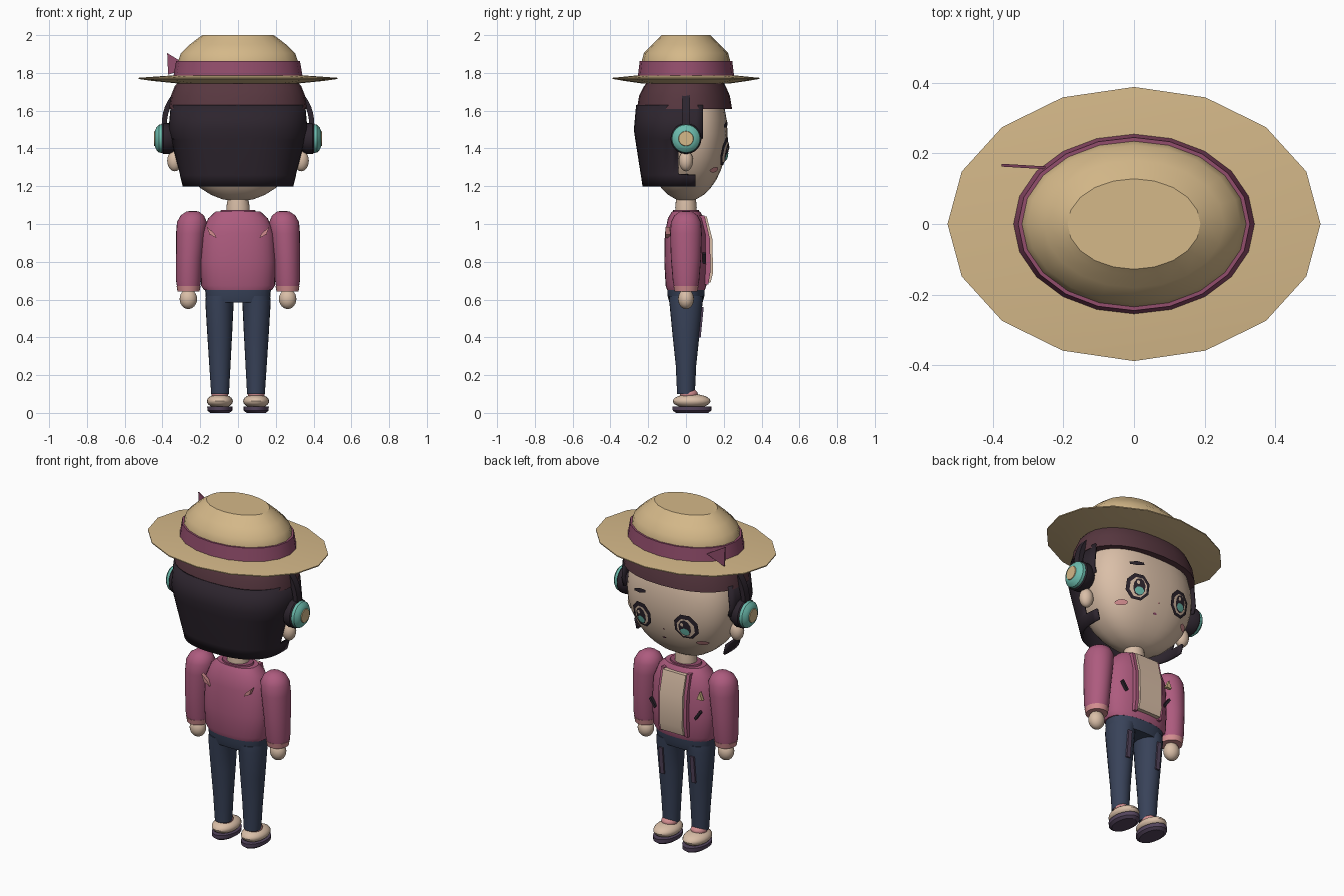
import bpy, bmesh, math
from math import sin, cos, pi

if "Cube" in bpy.data.objects:
    bpy.data.objects.remove(bpy.data.objects["Cube"])

def material(name, rgb):
    m = bpy.data.materials.new(name)
    m.diffuse_color = (*rgb, 1)
    m.use_nodes = True
    m.node_tree.nodes["Principled BSDF"].inputs["Base Color"].default_value = m.diffuse_color
    return m

STRAW = material("straw", (.66, .48, .25))
SKIN = material("skin", (.70, .52, .39))
ROSE = material("rose", (.42, .105, .21))
BAND = material("dark_rose", (.29, .075, .15))
BLACK = material("near_black", (.026, .018, .027))
MAROON = material("maroon", (.095, .038, .05))
DENIM = material("denim", (.04, .055, .1))
TEAL = material("teal", (.15, .5, .42))
PINK = material("light_pink", (.66, .27, .28))
PLUM = material("plum", (.09, .06, .11))

def finish(name, bm, mat):
    bmesh.ops.recalc_face_normals(bm, faces=bm.faces)
    me = bpy.data.meshes.new(name)
    bm.to_mesh(me)
    bm.free()
    me.materials.append(mat)
    ob = bpy.data.objects.new(name, me)
    bpy.context.collection.objects.link(ob)
    return ob

def sup(a, p):
    """Point on a unit superellipse."""
    f = lambda v: math.copysign(abs(v) ** (2 / p), v)
    return f(cos(a)), f(sin(a))

def loft(name, secs, mat, n=24, p=2.0):
    """Skin rings given as (cx, cy, z, rx, ry), bottom to top, with closed ends."""
    bm = bmesh.new()
    rings = []
    for cx, cy, z, rx, ry in secs:
        pts = [sup(2 * pi * i / n, p) for i in range(n)]
        rings.append([bm.verts.new((cx + rx * u, cy + ry * v, z)) for u, v in pts])
    for a, b in zip(rings, rings[1:]):
        for i in range(n):
            j = (i + 1) % n
            bm.faces.new((a[i], a[j], b[j], b[i]))
    bm.faces.new(rings[0])
    bm.faces.new(rings[-1])
    return finish(name, bm, mat)

def ball(name, c, r, mat, seg=20):
    bm = bmesh.new()
    bmesh.ops.create_uvsphere(bm, u_segments=seg, v_segments=12, radius=1)
    for v in bm.verts:
        v.co = [c[i] + v.co[i] * r[i] for i in range(3)]
    return finish(name, bm, mat)

def prism(name, pts, axis, lo, hi, mat):
    """Extrude a 2D outline along x (outline y,z) or along y (outline x,z)."""
    bm = bmesh.new()
    put = (lambda a, b, d: (d, a, b)) if axis == 'x' else (lambda a, b, d: (a, d, b))
    A = [bm.verts.new(put(a, b, lo)) for a, b in pts]
    B = [bm.verts.new(put(a, b, hi)) for a, b in pts]
    bm.faces.new(A)
    bm.faces.new(B)
    for i in range(len(pts)):
        j = (i + 1) % len(pts)
        bm.faces.new((A[i], A[j], B[j], B[i]))
    return finish(name, bm, mat)

# ---- head ----
HZ, HX, HY, HR, HP = 1.48, .335, .22, .36, 2.5

def face_y(x, z):
    s = max(0, 1 - ((z - HZ) / HR) ** 2)
    return HY * max(0, s ** (HP / 2) - (abs(x) / HX) ** HP) ** (1 / HP)

secs = []
for i in range(17):
    t = -pi / 2 + .06 + (pi - .12) * i / 16
    secs.append((0, 0, HZ + HR * sin(t), HX * cos(t), HY * cos(t)))
loft("head", secs, SKIN, 40, HP)
loft("neck", [(0, 0, 1.03, .06, .055), (0, 0, 1.09, .062, .057), (0, 0, 1.16, .05, .05)], SKIN)

def decal(name, cx, cz, rx, rz, off, mat, n=10, rot=0.0):
    """Thin painted patch that follows the face."""
    bm = bmesh.new()
    def vert(k, a):
        u, w = k * rx * cos(a), k * rz * sin(a)
        x, z = cx + u * cos(rot) - w * sin(rot), cz + u * sin(rot) + w * cos(rot)
        return bm.verts.new((x, face_y(x, z) + off, z))
    rings = [[vert(k, 2 * pi * (i + .5) / n) for i in range(n)] for k in (.5, 1)]
    c = vert(0, 0)
    for i in range(n):
        j = (i + 1) % n
        bm.faces.new((c, rings[0][i], rings[0][j]))
        bm.faces.new((rings[0][i], rings[1][i], rings[1][j], rings[0][j]))
    return finish(name, bm, mat)

for s, side in ((-1, "left"), (1, "right")):
    # layered eyes, blush and ears
    decal(side + "_eye_rim", s * .145, 1.385, .072, .078, .010, BLACK, 8)
    decal(side + "_eye_white", s * .145, 1.38, .053, .058, .014, SKIN, 8)
    decal(side + "_iris", s * .143, 1.38, .036, .050, .018, BLACK)
    decal(side + "_iris_glow", s * .143, 1.358, .027, .022, .022, TEAL)
    decal(side + "_eye_shine", s * .143 + .012, 1.402, .010, .012, .022, SKIN, 6)
    decal(side + "_blush", s * .215, 1.287, .03, .015, .012, PINK)
    ball(side + "_ear", (s * .335, 0, 1.335), (.04, .037, .056), SKIN)
decal("eyebrow", .155, 1.525, .05, .013, .008, BLACK, 6, -.2)
decal("mouth", .01, 1.275, .014, .006, .006, BAND, 6)
decal("nose", 0, 1.335, .007, .005, .006, PINK, 6)

# ---- hair: shell open at the face, stepped around the ears ----
def hair():
    bm = bmesh.new()
    rows = [(1.63, .09, .35, .258), (1.5, .09, .362, .27), (1.455, .09, .352, .264),
            (1.45, -.04, .351, .263), (1.265, -.04, .303, .234), (1.26, .05, .302, .233),
            (1.2, .05, .287, .224)]
    n, prev = 28, None
    for z, yl, rx, ry in rows:
        t0 = math.copysign(math.asin((abs(yl) / ry) ** (HP / 2)), yl)
        row = []
        for i in range(n + 1):
            u, v = sup(t0 - (pi + 2 * t0) * i / n, HP)
            row.append(bm.verts.new((rx * u, ry * v, z)))
        if prev:
            for i in range(n):
                bm.faces.new((prev[i], prev[i + 1], row[i + 1], row[i]))
        prev = row
    ob = finish("hair", bm, BLACK)
    mod = ob.modifiers.new("thickness", 'SOLIDIFY')
    mod.thickness = .012
    mod.offset = 0
hair()
loft("hair_cap", [(0, -.008, 1.61, .366, .252), (0, -.008, 1.68, .355, .24),
                  (0, -.006, 1.73, .335, .216), (0, 0, 1.77, .30, .19)], MAROON, 28, 2.2)

# ---- hat ----
loft("hat_brim", [(0, 0, 1.745, .33, .24), (0, 0, 1.757, .45, .325), (0, 0, 1.768, .528, .388),
                  (0, 0, 1.774, .528, .388), (0, 0, 1.788, .33, .245)], STRAW, 16)
loft("hat_crown", [(0, 0, 1.76, .325, .24), (0, 0, 1.86, .318, .235), (0, 0, 1.905, .302, .223),
                   (0, 0, 1.95, .255, .18), (0, 0, 1.985, .21, .143), (0, 0, 2.0, .188, .128)], STRAW, 20)
loft("hat_band", [(0, 0, 1.782, .342, .255), (0, 0, 1.862, .328, .245)], BAND, 20)
bow = prism("hat_bow", [(-.375, 1.905), (-.37, 1.79), (-.25, 1.83)], 'y', .15, .158, BAND)
for v in bow.data.vertices:
    v.co.y += (-.25 - v.co.x) * .06 + .005

# ---- headphones ----
arc = [sup(pi * i / 28, 2.5) for i in range(29)]
prism("headphone_band", [(.405 * u, 1.5 + .295 * v) for u, v in arc] +
      [(.378 * u, 1.5 + .268 * v) for u, v in reversed(arc)], 'y', -.021, .021, BLACK)

def disc(name, s, prof, mat):
    """Round part turned about the x axis: profile of (x, radius)."""
    ob = loft(name, [(0, 0, x, r, r) for x, r in prof], mat, 24)
    for v in ob.data.vertices:
        x, y, z = v.co
        v.co = (s * z, y, 1.452 + x)
    if s > 0:
        ob.data.flip_normals()

for s, side in ((-1, "left"), (1, "right")):
    disc(side + "_ear_pad", s, [(.325, .06), (.36, .082), (.395, .082), (.408, .07)], BLACK)
    disc(side + "_ear_cup", s, [(.40, .076), (.418, .074), (.432, .06), (.44, .042)], TEAL)
    disc(side + "_ear_cup_centre", s, [(.435, .042), (.444, .038)], STRAW)

# ---- jacket and shirt ----
loft("jacket", [(0, 0, .65, .18, .10), (0, 0, .675, .196, .108), (0, 0, .8, .2, .115),
                (0, 0, .95, .192, .112), (0, 0, 1.03, .158, .096), (0, 0, 1.065, .12, .075)], ROSE, 28, 2.3)
loft("collar", [(0, 0, 1.05, .10, .07), (0, 0, 1.074, .09, .068)], BAND)
prism("shirt_front", [(.05, .69), (.13, .69), (.143, .74), (.14, .92), (.11, 1.04), (.05, 1.04)],
      'x', -.075, .075, SKIN)
for s, side in ((-1, "left"), (1, "right")):
    lapel = [(.05, .68), (.118, .68), (.13, .75), (.127, .92), (.098, 1.045), (.05, 1.045)]
    prism(side + "_lapel", lapel, 'x', s * .074, s * .094, ROSE)
    prism(side + "_pocket_slit", [(s * .125, .80), (s * .135, .79), (s * .17, .84), (s * .16, .85)],
          'y', .088, .106, BLACK)
    prism(side + "_back_mark", [(s * .165, .985), (s * .15, .945), (s * .113, .925), (s * .125, .95)],
          'y', -.108, -.085, PINK)
    # sleeves, cuffs, hands
    loft(side + "_sleeve", [(s * .262, 0, .65, .058, .06), (s * .262, 0, .70, .066, .07),
         (s * .258, 0, .82, .07, .08), (s * .25, 0, .95, .078, .084), (s * .244, 0, 1.01, .079, .08),
         (s * .242, 0, 1.045, .062, .062), (s * .24, 0, 1.065, .034, .034), (s * .24, 0, 1.07, .01, .01)], ROSE)
    loft(side + "_cuff", [(s * .262, 0, .642, .058, .061), (s * .262, 0, .672, .0635, .0665)], PINK)
    ball(side + "_hand", (s * .263, 0, .603), (.046, .042, .053), SKIN)
    # trouser legs with worn strips
    loft(side + "_leg", [(s * .095, 0, .10, .047, .047), (s * .096, 0, .25, .056, .054),
         (s * .097, 0, .42, .066, .072), (s * .098, 0, .585, .075, .088), (s * .09, 0, .62, .08, .09)], DENIM)
    prism(side + "_worn_strip", [(.05, .40), (.078, .40), (.088, .50), (.094, .56), (.05, .56)],
          'x', s * .09, s * .115, PLUM)
    # socks and shoes
    ball(side + "_sock", (s * .096, .015, .10), (.045, .048, .03), PINK)
    ball(side + "_shoe", (s * .096, .03, .062), (.069, .1, .038), SKIN)
    loft(side + "_sole", [(s * .096, .032, 0, .05, .085), (s * .096, .032, .012, .066, .102),
                          (s * .096, .032, .034, .067, .103)], PLUM)
prism("badge", [(-.178, .915), (-.142, .915), (-.16, .96)], 'y', .085, .104, STRAW)
loft("trouser_waist", [(0, 0, .585, .165, .088), (0, 0, .62, .172, .098), (0, 0, .67, .175, .10)], DENIM, 28, 2.4)

# ---- shading ----
bpy.ops.object.select_all(action='SELECT')
bpy.context.view_layer.objects.active = bpy.data.objects["head"]
bpy.ops.object.shade_smooth_by_angle(angle=math.radians(32))
